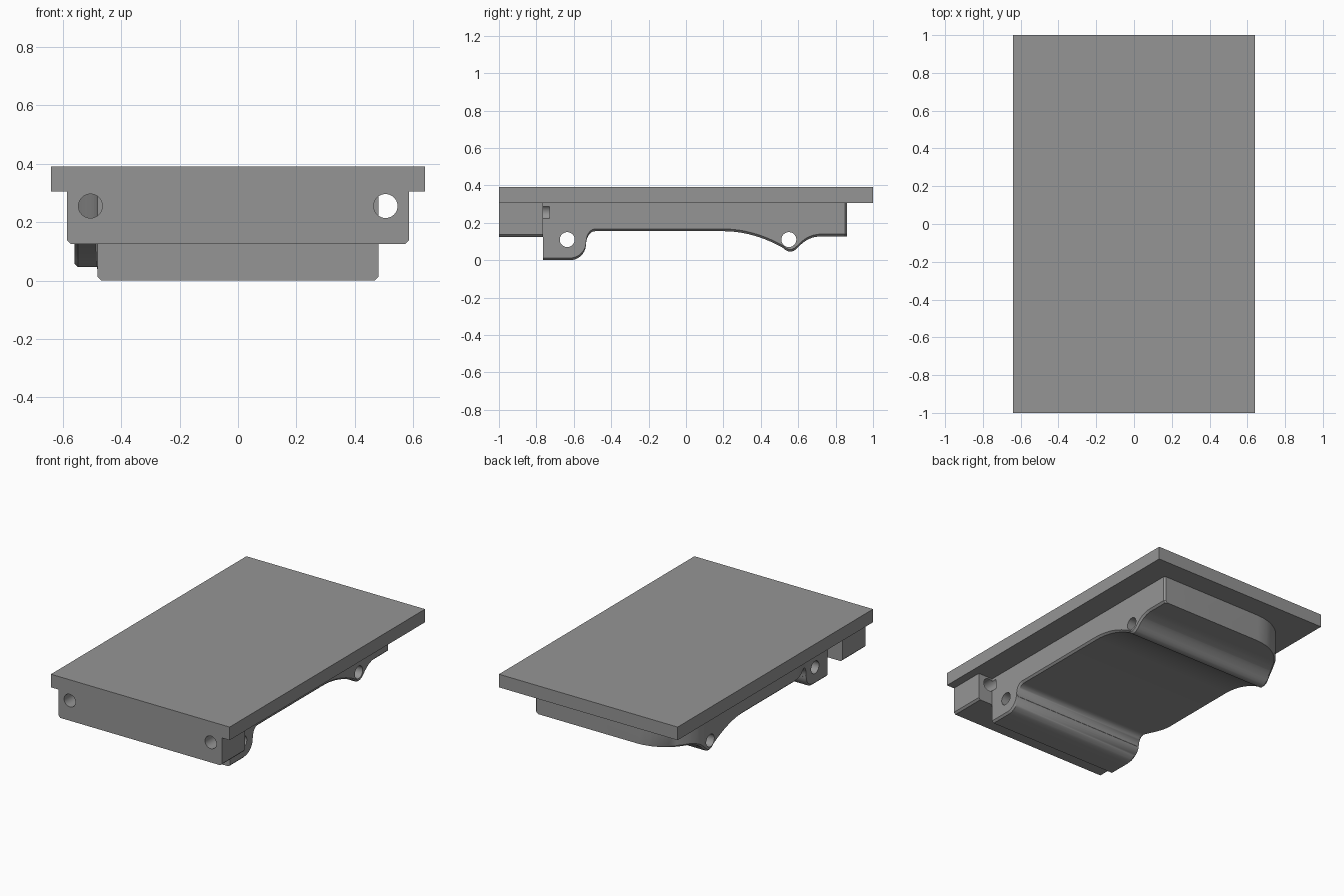
import bpy, bmesh, math

if "Cube" in bpy.data.objects:
    bpy.data.objects.remove(bpy.data.objects["Cube"])

grey = bpy.data.materials.new("neutral_grey")
grey.diffuse_color = (0.3, 0.3, 0.3, 1)
grey.use_nodes = True
grey.node_tree.nodes["Principled BSDF"].inputs["Base Color"].default_value = grey.diffuse_color


def make(name, verts, faces):
    me = bpy.data.meshes.new(name)
    me.from_pydata(verts, [], faces)
    bm = bmesh.new()
    bm.from_mesh(me)
    bmesh.ops.recalc_face_normals(bm, faces=bm.faces)
    bm.to_mesh(me)
    bm.free()
    me.materials.append(grey)
    ob = bpy.data.objects.new(name, me)
    bpy.context.collection.objects.link(ob)
    return ob


def loft(name, sections):
    """Skin a row of cross-sections that all have the same point count."""
    n = len(sections[0])
    verts = [p for s in sections for p in s]
    faces = [[k * n + i, k * n + (i + 1) % n, (k + 1) * n + (i + 1) % n, (k + 1) * n + i]
             for k in range(len(sections) - 1) for i in range(n)]
    faces += [list(range(n)), list(range(len(verts) - n, len(verts)))]
    return make(name, verts, faces)


def section(y, left, right, bottom, top, c):
    """Box section with chamfered bottom corners."""
    return [(left, y, top), (left, y, bottom + c), (left + c, y, bottom),
            (right - c, y, bottom), (right, y, bottom + c), (right, y, top)]


def lerp(pts, y):
    if y <= pts[0][0]:
        return pts[0][1]
    for (a, u), (b, v) in zip(pts, pts[1:]):
        if y <= b:
            return u + (v - u) * (y - a) / (b - a)
    return pts[-1][1]


def drill(ob, cutters):
    bpy.context.view_layer.objects.active = ob
    for c in cutters:
        m = ob.modifiers.new("hole", 'BOOLEAN')
        m.operation = 'DIFFERENCE'
        m.solver = 'EXACT'
        m.object = c
        bpy.ops.object.modifier_apply(modifier=m.name)


def cylinder(name, axis, a, b, u, z, r, n=32):
    ring = []
    for t in (a, b):
        pts = []
        for i in range(n):
            p = u + r * math.cos(2 * math.pi * i / n)
            q = z + r * math.sin(2 * math.pi * i / n)
            pts.append((t, p, q) if axis == 'x' else (p, t, q))
        ring.append(pts)
    ob = loft(name, ring)
    ob.hide_render = True
    return ob


TOP = 0.305

# Flat top plate
bpy.ops.mesh.primitive_cube_add(size=1, location=(0, 0, 0.3475))
plate = bpy.context.object
plate.name = "top_plate"
plate.scale = (1.28, 2, 0.085)
plate.data.materials.append(grey)

# Front crossbar
bar = loft("front_bar", [section(y, -0.585, 0.585, 0.125, TOP, 0.012) for y in (-1, -0.765)])

# Underside height along y: front lug, fillet, flat belly, rear bump, tail
N = 10
quarter = [math.pi / 2 * i / N for i in range(N + 1)]
belly = [(-0.765, 0)]
belly += [(-0.62 + 0.085 * math.sin(t), 0.085 - 0.085 * math.cos(t)) for t in quarter]
belly += [(-0.485 - 0.049 * math.cos(t), 0.086 + 0.069 * math.sin(t)) for t in quarter]
belly += [(0.2 + 0.032 * i, 0.155 - 0.09 * (i / 10) ** 2) for i in range(11)]
belly += [(0.535, 0.052), (0.55, 0.046), (0.565, 0.046), (0.58, 0.052), (0.595, 0.065),
          (0.61, 0.08), (0.63, 0.097), (0.65, 0.11), (0.68, 0.122), (0.71, 0.127), (0.86, 0.127)]

# Left wall along y: narrow at the lug, flared, then a large rounded rear corner
wall = [(-0.765, -0.48)]
for i in range(13):
    t = i / 12
    wall.append((-0.58 + 0.26 * t, -0.48 - 0.08 * t * t * (3 - 2 * t)))
wall += [(0.56 + 0.3 * math.sin(t), -0.26 - 0.3 * math.cos(t)) for t in quarter]

# Right wall is straight with a small rear corner chamfer
right = [(-0.765, 0.48), (0.85, 0.48), (0.86, 0.47)]

ys = []
for y in sorted(p[0] for p in belly + wall + right):
    if not ys or y - ys[-1] > 0.0006:
        ys.append(y)
body = loft("body", [section(y, lerp(wall, y), lerp(right, y), lerp(belly, y), TOP, 0.012)
                     for y in ys])

# Cross holes through the lugs and lengthwise holes through the bar
cross = [cylinder("cross_hole_cutter", 'x', -0.8, 0.8, y, 0.11, 0.04) for y in (-0.635, 0.55)]
length = [cylinder("bar_hole_cutter", 'y', -1.1, -0.73, x, 0.255, 0.041) for x in (-0.505, 0.505)]
drill(body, cross + length)
drill(bar, length)
for c in cross + length:
    bpy.data.objects.remove(c)

for ob in (body, bar):
    bpy.ops.object.select_all(action='DESELECT')
    ob.select_set(True)
    bpy.context.view_layer.objects.active = ob
    bpy.ops.object.shade_smooth_by_angle(angle=math.radians(30))
